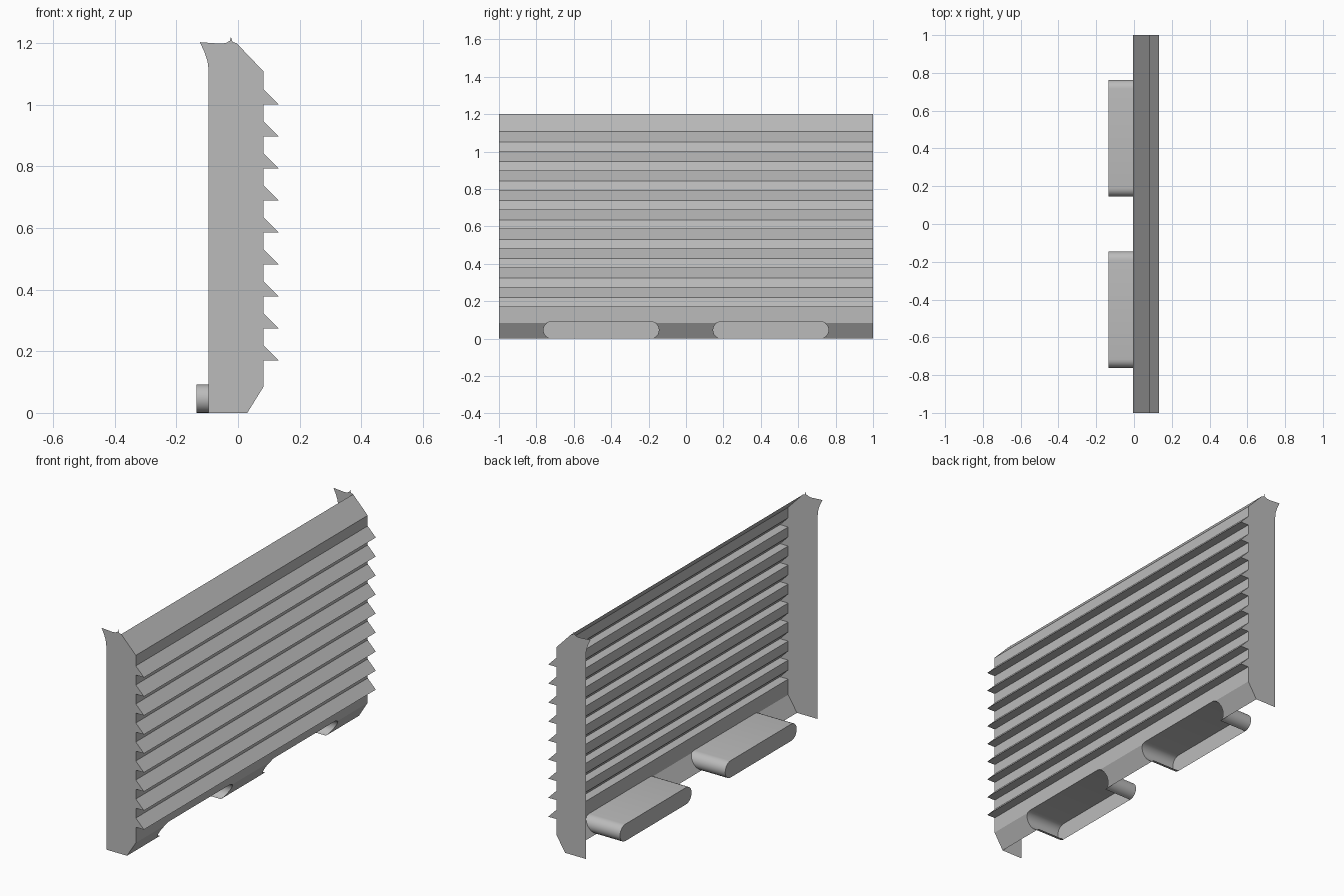
import bpy, bmesh, math

cube = bpy.data.objects.get("Cube")
if cube:
    bpy.data.objects.remove(cube, do_unlink=True)

grey = bpy.data.materials.new("plain grey")
grey.use_nodes = True
COLOUR = (0.5, 0.5, 0.5, 1)
grey.diffuse_color = COLOUR
grey.node_tree.nodes["Principled BSDF"].inputs["Base Color"].default_value = COLOUR

WALL, TIP = 0.083, 0.132           # panel face and louvre tip, in x
KINK, LOUVRE_BASE = 0.085, 0.17    # top of the bottom bevel, lowest louvre
PITCH, LOUVRES = 0.1038, 9
RADIUS = 0.046                     # rounded pocket ends
POCKET = (0.145, 0.762)
ARC = 12


def make_object(name, faces, smooth=False):
    """Build a mesh from faces given as lists of points."""
    bm = bmesh.new()
    for points in faces:
        bm.faces.new([bm.verts.new(p) for p in points])
    bmesh.ops.remove_doubles(bm, verts=bm.verts, dist=0.0002)
    mesh = bpy.data.meshes.new(name)
    bm.to_mesh(mesh)
    bm.free()
    mesh.materials.append(grey)
    obj = bpy.data.objects.new(name, mesh)
    bpy.context.collection.objects.link(obj)
    if smooth:
        bpy.ops.object.select_all(action='DESELECT')
        obj.select_set(True)
        bpy.context.view_layer.objects.active = obj
        bpy.ops.object.shade_smooth_by_angle(angle=math.radians(35))
    return obj


def face_x(z):
    """Front surface of the plain bottom part at height z."""
    return 0.03 + (WALL - 0.03) * min(z / KINK, 1)


def on_face(y, z):
    return (face_x(z), y, z)


# Louvred sheet: sawtooth profile swept along the length
teeth = []
for i in range(LOUVRES):
    z = LOUVRE_BASE + i * PITCH
    teeth += [(WALL, z), (TIP, z), (WALL, z + 0.05)]
profile = teeth + [(WALL, 1.108), (-0.005, 1.2)]
make_object("louvred_panel", [
    [(a[0], -1, a[1]), (a[0], 1, a[1]), (b[0], 1, b[1]), (b[0], -1, b[1])]
    for a, b in zip(profile, profile[1:])])

# End plates with the same outline plus a flared top corner
outline = ([(-0.095, 0), (0.03, 0), (WALL, KINK)] + profile +
           [(-0.018, 1.204), (-0.023, 1.221), (-0.026, 1.208), (-0.038, 1.201),
            (-0.055, 1.198), (-0.124, 1.203), (-0.109, 1.172), (-0.099, 1.142),
            (-0.095, 1.11)])
for side, y in (("right", -1), ("left", 1)):
    points = [(x, y, z) for x, z in outline]
    make_object("end_plate_" + side, [points if y < 0 else points[::-1]])

# Pocket outline: left arc, flat top, right arc, open along the bottom
start, end = POCKET
angles = [math.pi * i / ARC for i in range(ARC + 1)]
arch = [(start + RADIUS - RADIUS * math.sin(a), RADIUS - RADIUS * math.cos(a)) for a in angles]
arch += [(end - RADIUS + RADIUS * math.sin(a), RADIUS + RADIUS * math.cos(a)) for a in angles]

# Bottom bevel: vertical strips running round the pocket openings
half = ARC // 2
columns = []                       # y, lower arc height, upper arc height
for i in range(half, -1, -1):
    y, z = arch[i]
    columns.append((y, z, 2 * RADIUS - z))
columns += [(start + end - y, lo, hi) for y, lo, hi in reversed(columns)]
strips = []


def add_strip(y0, y1, low, high):
    """Quad between two columns, skipped where it has no height."""
    if max(high[0] - low[0], high[1] - low[1]) < 0.0005:
        return
    points = [on_face(y0, low[0]), on_face(y1, low[1]),
              on_face(y1, high[1]), on_face(y0, high[0])]
    unique = [p for i, p in enumerate(points) if math.dist(p, points[i - 1]) > 0.0005]
    strips.append(unique)


def add_rising(y0, y1, low):
    """Strip from a lower edge up to the first louvre, bent at the bevel."""
    bend = [max(KINK, z) for z in low]
    add_strip(y0, y1, low, bend)
    add_strip(y0, y1, bend, (LOUVRE_BASE, LOUVRE_BASE))


for y0, y1 in ((-1, -end), (-start, start), (end, 1)):
    add_rising(y0, y1, (0, 0))
for offset in (0, -start - end):
    for (y0, lo0, hi0), (y1, lo1, hi1) in zip(columns, columns[1:]):
        a, b = y0 + offset, y1 + offset
        add_rising(a, b, (hi0, hi1))
        add_strip(a, b, (0, 0), (lo0, lo1))
make_object("bottom_bevel", strips)

# Pockets: open tubes from the bevel to a closed back
BACK = -0.135
for side, offset in (("right", -start - end), ("left", 0)):
    path = [(y + offset, z) for y, z in arch]
    faces = [[(BACK, a[0], a[1]), on_face(*a), on_face(*b), (BACK, b[0], b[1])]
             for a, b in zip(path, path[1:])]
    faces.append([(BACK, y, z) for y, z in path])
    make_object("pocket_" + side, faces, smooth=True)
